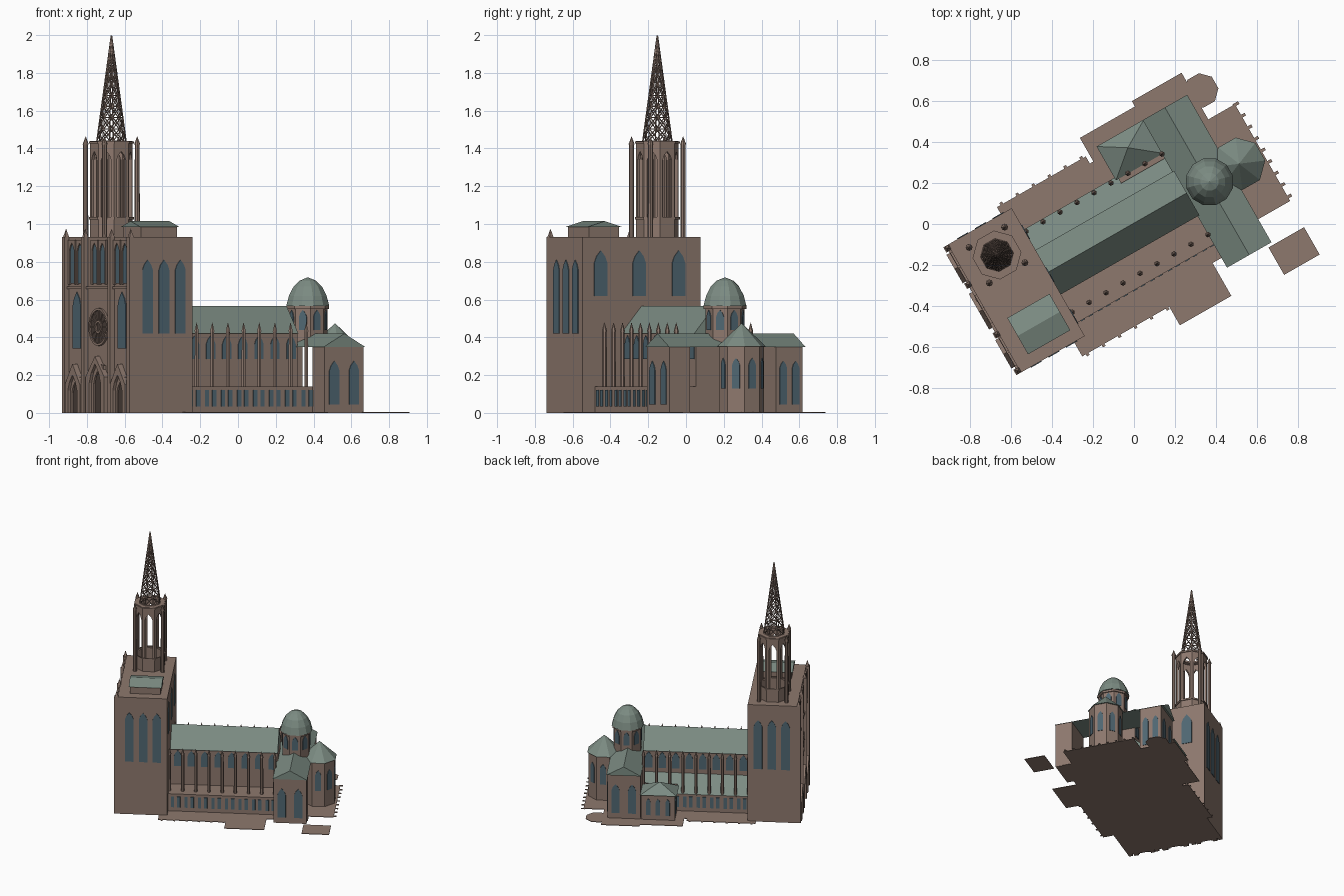
import bpy, bmesh
from math import sin, cos, pi, radians
from mathutils import Matrix, Vector

if "Cube" in bpy.data.objects:
    bpy.data.objects.remove(bpy.data.objects["Cube"])

# Church axis runs diagonally: u is along the nave, v towards its left side
PLACE = Matrix.Translation((-0.732, -0.414, 0)) @ Matrix.Rotation(radians(29.75), 4, 'Z')
FLAT = Matrix.Identity(4)


def material(name, rgb):
    m = bpy.data.materials.new(name)
    m.use_nodes = True
    m.diffuse_color = (*rgb, 1)
    m.node_tree.nodes["Principled BSDF"].inputs["Base Color"].default_value = (*rgb, 1)
    return m


STONE = material("brown stone", (0.27, 0.19, 0.155))
ROOF = material("green copper", (0.2, 0.26, 0.225))
GLASS = material("blue glass", (0.08, 0.135, 0.17))
DARK = material("dark recess", (0.07, 0.05, 0.042))


def finish(name, bm, mat):
    bmesh.ops.recalc_face_normals(bm, faces=bm.faces)
    me = bpy.data.meshes.new(name)
    bm.to_mesh(me)
    bm.free()
    me.materials.append(mat)
    ob = bpy.data.objects.new(name, me)
    ob.matrix_world = PLACE
    bpy.context.collection.objects.link(ob)


def wall(u, v, a):
    """Frame on a wall: x along it, y up, z outward in direction a."""
    return Matrix(((-sin(a), 0, cos(a), u), (cos(a), 0, sin(a), v), (0, 1, 0, 0), (0, 0, 0, 1)))


def prisms(name, mat, items):
    """Extruded outlines: (points, frame, start depth, end depth)."""
    bm = bmesh.new()
    for pts, frame, d0, d1 in items:
        lo, hi = ([bm.verts.new(frame @ Vector((x, y, d))) for x, y in pts] for d in (d0, d1))
        bm.faces.new(lo)
        bm.faces.new(hi)
        for i in range(len(pts)):
            j = (i + 1) % len(pts)
            bm.faces.new((lo[i], lo[j], hi[j], hi[i]))
    finish(name, bm, mat)


def cones(name, mat, items):
    """Upright tapered posts: (u, v, z0, z1, r0, r1, sides)."""
    bm = bmesh.new()
    for u, v, z0, z1, r0, r1, n in items:
        mtx = Matrix.Translation((u, v, (z0 + z1) / 2)) @ Matrix.Rotation(pi / n, 4, 'Z')
        bmesh.ops.create_cone(bm, cap_ends=True, segments=n, radius1=r0, radius2=r1,
                              depth=z1 - z0, matrix=mtx)
    finish(name, bm, mat)


def rect(x0, x1, y0, y1):
    return [(x0, y0), (x1, y0), (x1, y1), (x0, y1)]


def box(name, mat, u0, u1, v0, v1, z0, z1):
    prisms(name, mat, [(rect(u0, u1, v0, v1), FLAT, z0, z1)])


def lancet(x, w, z0, z1):
    s = z1 - w * 0.85
    return [(x - w / 2, z0), (x + w / 2, z0), (x + w / 2, s), (x + w * .33, s + w * .45),
            (x, z1), (x - w * .33, s + w * .45), (x - w / 2, s)]


def arch_frame(x, w, z0, z1, iw, iz, peak=0):
    """Upright slab with a pointed opening, optionally with a gable."""
    p = lancet(x, iw, z0, iz)
    return [(x + w / 2, z0), (x + w / 2, z1), (x, z1 + peak), (x - w / 2, z1), (x - w / 2, z0),
            p[0], *p[:1:-1], p[1]]


def windows(name, frame, xs, w, z0, z1):
    prisms(name, GLASS, [(lancet(x, w, z0, z1), frame, -0.004, 0.004) for x in xs])


# Ground plates
plates = [(0, 1.38, -.36, .36), (.3, .8, -.44, .4), (.79, 1.08, -.545, 0), (.82, 1.15, 0, .493),
          (1.13, 1.41, -.285, .523), (1.36, 1.56, -.285, .26), (1.355, 1.555, -.584, -.43)]
prisms("ground_plates", STONE, [(rect(*p), FLAT, 0, .004) for p in plates])
cones("ground_octagon", STONE, [(1.45, .4, 0, .004, .085, .085, 8)])
studs = [(rect(1.55, 1.58, v, v + .015), FLAT, 0, .004) for v in [-.27 + .065 * i for i in range(9)]]
studs += [(rect(u, u + .015, v, v + .015), FLAT, 0, .004)
          for v in (-.452, .397) for u in [.32 + .09 * i for i in range(6)]]
prisms("ground_studs", STONE, studs)

# Great west block
box("west_block", STONE, 0, .36, -.36, .36, 0, .93)
for side, a in ((-1, -pi / 2), (1, pi / 2)):
    windows("west_block_side_windows", wall(.185, side * .36, a), (-.1, 0, .1), .062, .42, .81)
windows("west_block_rear_windows", wall(.36, 0, 0), (-.25, -.015, .225), .08, .62, .86)

# Facade
face = wall(0, 0, pi)
buttress_x = (-.345, -.14, .14, .345)
prisms("facade_buttresses", STONE, [(rect(x - .015, x + .015, 0, .93), face, 0, .025) for x in buttress_x])
cones("facade_pinnacles", STONE, [(-.008, x, .93, .975, .017, 0, 4) for x in buttress_x])
prisms("facade_string_course", STONE, [(rect(-.36, .36, .655, .668), face, 0, .012)])
windows("facade_lancets", face, (-.24, .24), .085, .34, .64)
bays = (-.24, 0, .24)
windows("facade_gallery_windows", face, [b + s * .042 for b in bays for s in (-1, 1)], .05, .685, .9)
prisms("facade_gallery_arches", STONE,
       [(arch_frame(b + s * .042, .075, .68, .915, .05, .9), face, 0, .01) for b in bays for s in (-1, 1)])
portals = ((-.24, .16, .15, .2), (0, .2, .19, .26), (.24, .16, .15, .2))
prisms("portal_gables", STONE,
       [(arch_frame(x, w, 0, h, w * .6, d, .11), face, 0, .03) for x, w, h, d in portals])
prisms("portal_inner_arches", STONE,
       [(arch_frame(x, w * .65, 0, d - .01, w * .4, d - .04, .02), face, 0, .015) for x, w, h, d in portals])
prisms("portal_doors", DARK,
       [(lancet(x, w * .55, 0, d - .02), face, 0, .006) for x, w, h, d in portals])

# Rose window
hub = face @ Matrix.Translation((0, .455, 0))


def arc(r, a0, a1, n=12):
    return [(r * cos(a0 + (a1 - a0) * i / n), r * sin(a0 + (a1 - a0) * i / n)) for i in range(n + 1)]


prisms("rose_back", DARK, [(arc(.095, 0, 2 * pi, 24)[:-1], hub, 0, .005)])
prisms("rose_rings", STONE, [(arc(r, a, a + pi) + arc(r - .012, a + pi, a), hub, 0, .012)
                             for r in (.1, .035) for a in (0, pi)])
prisms("rose_spokes", STONE, [(rect(.025, .092, -.0025, .0025),
                               hub @ Matrix.Rotation(i * pi / 6, 4, 'Z'), 0, .009) for i in range(12)])

# Roof house on the block
box("roof_house", STONE, .085, .305, -.29, -.105, .93, .987)
prisms("roof_house_roof", ROOF, [([(-.3, .985), (-.095, .985), (-.197, 1.015)], wall(0, 0, 0), .075, .313)])

# Open octagonal tower
TU, TV, AP = .184, .197, .105
sides = [wall(TU + AP * cos(k * pi / 4), TV + AP * sin(k * pi / 4), k * pi / 4) for k in range(8)]
prisms("tower_sills", STONE, [(rect(-.0435, .0435, .93, 1.03), f, -.015, 0) for f in sides])
prisms("tower_arches", STONE, [(arch_frame(0, .087, 1.03, 1.44, .055, 1.385), f, -.015, 0) for f in sides])
prisms("tower_mouldings", STONE, [(rect(-.046, .046, z, z + .012), f, 0, .006)
                                  for f in sides for z in (1.025, 1.425)])
prisms("tower_crown", STONE, [(rect(-.042, .042, 1.425, 1.44), f, -.045, 0) for f in sides])
turrets = [(TU + a * .1, TV + b * .1) for a in (-1, 1) for b in (-1, 1)]
cones("tower_turrets", STONE, [(u, v, .93, 1.42, .014, .013, 8) for u, v in turrets])
cones("tower_turret_tips", STONE, [(u, v, 1.42, 1.465, .017, 0, 8) for u, v in turrets])

# Lattice spire
curve = bpy.data.curves.new("lattice_spire", 'CURVE')
curve.dimensions = '3D'
curve.bevel_depth = .0032
curve.bevel_resolution = 0
LEVELS = 11


def node(level, k):
    t = 1 - (1 - level / LEVELS) ** 1.25
    r, a = .077 * (1 - t) + .001, (k + .5) * pi / 4
    return (TU + r * cos(a), TV + r * sin(a), 1.44 + .557 * t, 1)


def bar(*points):
    s = curve.splines.new('POLY')
    s.points.add(len(points) - 1)
    for p, co in zip(s.points, points):
        p.co = co


for k in range(8):
    bar(node(0, k), node(LEVELS, k))
    for lv in range(LEVELS - 1):
        bar(node(lv, k), node(lv, k + 1))
        bar(node(lv, k), node(lv + 1, k + 1))
        bar(node(lv, k + 1), node(lv + 1, k))
curve.materials.append(STONE)
spire = bpy.data.objects.new("lattice_spire", curve)
spire.matrix_world = PLACE
bpy.context.collection.objects.link(spire)

# Nave and aisles
along = wall(0, 0, 0)
box("aisles", STONE, .36, 1.14, -.285, .235, 0, .14)
box("nave_walls", STONE, .36, 1.14, -.115, .115, .14, .42)
prisms("nave_roof", ROOF, [([(-.125, .42), (.125, .42), (0, .565)], along, .36, 1.14)])
prisms("aisle_lean_to_roof", ROOF, [([(.115, .14), (.24, .14), (.115, .25)], along, .36, 1.14)])
bay_x = [.098 * (i - 3.5) for i in range(8)]
for side, out in ((-1, .285), (1, .235)):
    a = side * pi / 2
    windows("clerestory_windows", wall(.757, side * .115, a), bay_x, .055, .285, .41)
    prisms("aisle_windows", GLASS, [(rect(x + s * .022 - .012, x + s * .022 + .012, .035, .12),
                                     wall(.757, side * out, a), -.004, .004)
                                    for x in bay_x for s in (-1, 1)])
piers = [(.365 + .0955 * i, v) for i in range(9) for v in (-.228, .226)]
cones("buttress_piers", STONE, [(u, v, .13, .43, .012, .011, 6) for u, v in piers])
cones("buttress_pinnacles", STONE, [(u, v, .43, .48, .014, 0, 6) for u, v in piers])

# Side chapel with hipped roof
box("side_chapel", STONE, .885, 1.13, .2, .405, 0, .2)
cones("side_chapel_eaves", ROOF, [])
bm = bmesh.new()
corners = [bm.verts.new((u, v, .2)) for u, v in rect(.87, 1.137, .225, .416)]
tip = bm.verts.new((1.0, .335, .275))
bm.faces.new(corners)
for i in range(4):
    bm.faces.new((corners[i], corners[(i + 1) % 4], tip))
finish("side_chapel_roof", bm, ROOF)
bpy.data.objects.remove(bpy.data.objects["side_chapel_eaves"])
windows("side_chapel_windows", wall(1.007, .405, pi / 2), (-.07, 0, .07), .032, .04, .17)
windows("side_chapel_west_windows", wall(.885, .32, pi), (-.035, .035), .032, .04, .17)

# Transept: two end blocks under one long roof
for side, v0, v1 in ((-1, -.41, -.285), (1, .24, .402)):
    box("transept_end", STONE, 1.135, 1.375, v0, v1, 0, .352)
    end = v0 if side < 0 else v1
    windows("transept_end_windows", wall(1.255, end, side * pi / 2), (-.06, .06), .06, .045, .275)
windows("transept_rear_windows", wall(1.375, .321, 0), (-.038, .038), .042, .045, .275)
prisms("transept_roof", ROOF, [([(-.125, .35), (.125, .35), (0, .42)], wall(1.255, 0, pi / 2), -.415, .416)])

# Crossing drum and dome
CU, CV = 1.264, -.008
cones("crossing_drum", STONE, [(CU, CV, .36, .565, .105, .105, 8), (CU, CV, .55, .565, .114, .114, 8)])
for k in range(8):
    a = k * pi / 4
    windows("drum_window", wall(CU + .097 * cos(a), CV + .097 * sin(a), a), (0,), .042, .44, .545)
dome = [(.118, .565), (.103, .62), (.078, .668), (.045, .7), (0, .718)]
cones("crossing_dome", ROOF, [(CU, CV, z0, z1, r0, r1, 12) for (r0, z0), (r1, z1) in zip(dome, dome[1:])])

# Apse
AU, AV = 1.433, -.003
cones("apse", STONE, [(AU, AV, 0, .355, .12, .12, 8)])
cones("apse_roof", ROOF, [(AU, AV, .352, .475, .129, 0, 8)])
for k in range(-2, 3):
    a = k * pi / 4
    windows("apse_window", wall(AU + .111 * cos(a), AV + .111 * sin(a), a), (0,), .042, .13, .29)
